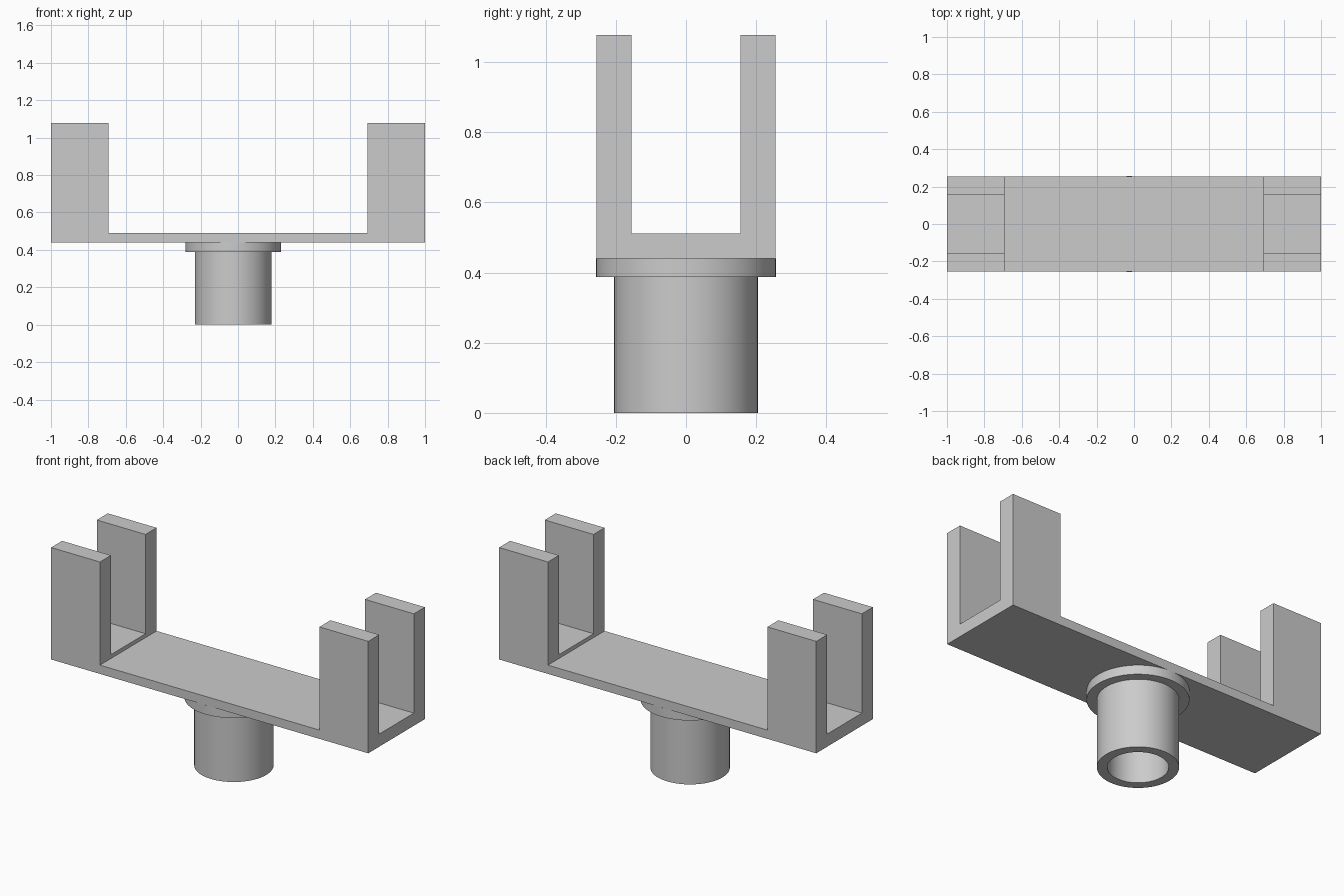
import bpy
import bmesh
import math
from mathutils import Matrix, Vector

cube = bpy.data.objects.get("Cube")
if cube:
    bpy.data.objects.remove(cube, do_unlink=True)

grey = bpy.data.materials.new("plain grey")
grey.use_nodes = True
colour = (0.6, 0.6, 0.6, 1)
grey.diffuse_color = colour
grey.node_tree.nodes["Principled BSDF"].inputs["Base Color"].default_value = colour

END_X, INNER_X, HALF_Y, ARM_Y = 1.0, 0.692, 0.255, 0.156
BASE_Z, PLATE_Z, FLOOR_Z, TOP_Z = 0.44, 0.49, 0.512, 1.078
POST_X = -0.026


def add_object(name, bm):
    bmesh.ops.recalc_face_normals(bm, faces=bm.faces)
    mesh = bpy.data.meshes.new(name)
    bm.to_mesh(mesh)
    bm.free()
    mesh.materials.append(grey)
    obj = bpy.data.objects.new(name, mesh)
    bpy.context.collection.objects.link(obj)
    return obj


def extrude_along_x(name, profile, x0, x1):
    """Extrude a closed (y, z) outline from x0 to x1."""
    bm = bmesh.new()
    face = bm.faces.new([bm.verts.new((x0, y, z)) for y, z in profile])
    result = bmesh.ops.extrude_face_region(bm, geom=[face])
    moved = [v for v in result["geom"] if isinstance(v, bmesh.types.BMVert)]
    bmesh.ops.translate(bm, verts=moved, vec=(x1 - x0, 0, 0))
    return add_object(name, bm)


# Thin plate joining the two brackets
extrude_along_x("cross_plate", [(-HALF_Y, BASE_Z), (HALF_Y, BASE_Z),
                                (HALF_Y, PLATE_Z), (-HALF_Y, PLATE_Z)],
                -INNER_X, INNER_X)

# U-shaped bracket at each end
half = [(HALF_Y, BASE_Z), (HALF_Y, TOP_Z), (ARM_Y, TOP_Z), (ARM_Y, FLOOR_Z)]
u_profile = half + [(-y, z) for y, z in reversed(half)]
for side, sign in (("left", 1), ("right", -1)):
    extrude_along_x(side + "_bracket", u_profile, sign * INNER_X, sign * END_X)

# Hollow post with a flange, turned about its own axis
bm = bmesh.new()
outline = [(0, BASE_Z), (0.153, BASE_Z), (0.153, 0), (0.205, 0),
           (0.205, 0.388), (0.256, 0.388), (0.256, BASE_Z)]
points = [bm.verts.new((r, 0, z)) for r, z in outline]
edges = [bm.edges.new(pair) for pair in zip(points, points[1:])]
bmesh.ops.spin(bm, geom=points + edges, cent=(0, 0, 0), axis=(0, 0, 1),
               angle=math.tau, steps=64)
bmesh.ops.remove_doubles(bm, verts=bm.verts, dist=0.0001)
post = add_object("flanged_post", bm)
post.location.x = POST_X

bpy.ops.object.select_all(action="DESELECT")
post.select_set(True)
bpy.context.view_layer.objects.active = post
bpy.ops.object.shade_smooth_by_angle(angle=math.radians(30))
